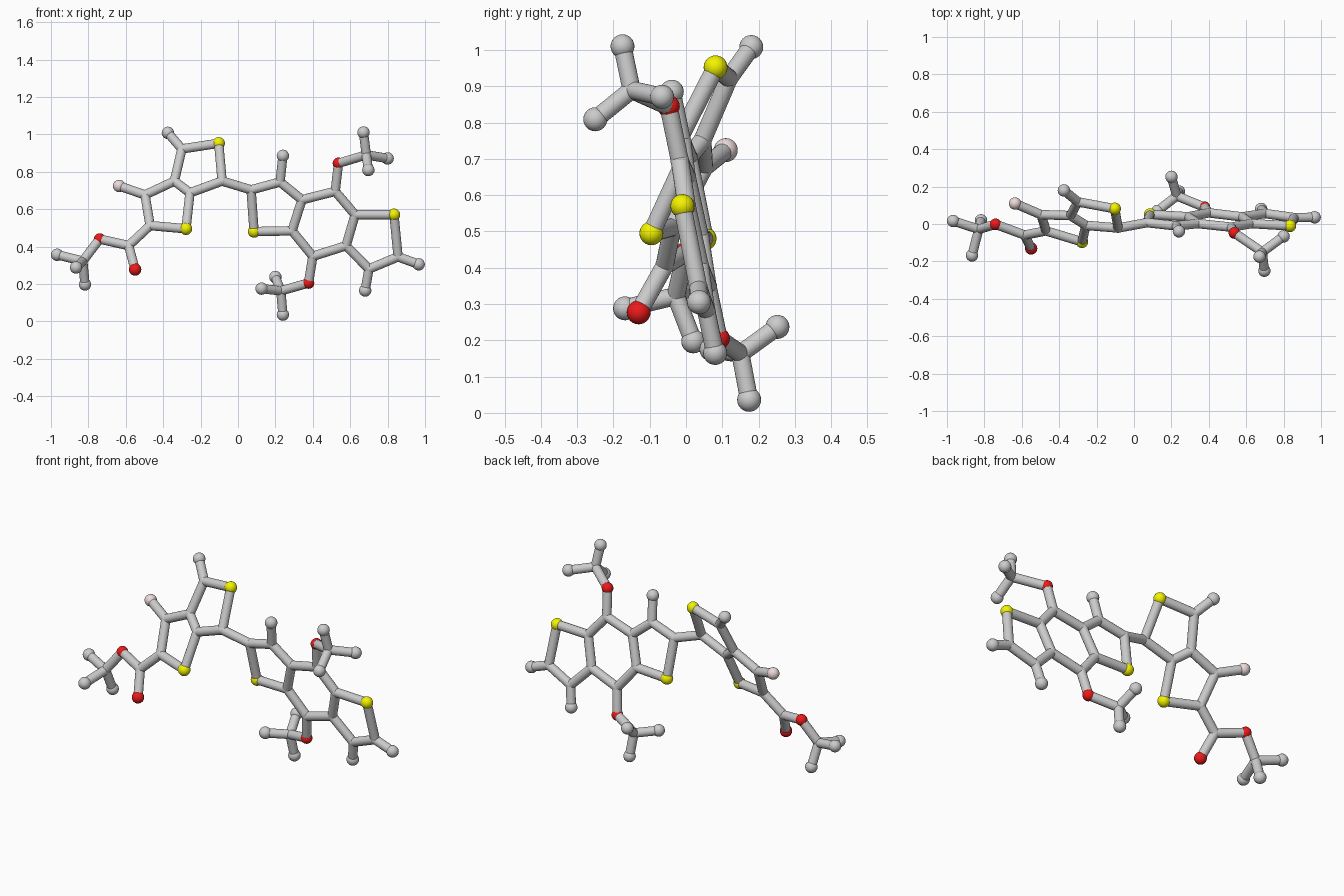
import bpy
from mathutils import Vector

if "Cube" in bpy.data.objects:
    bpy.data.objects.remove(bpy.data.objects["Cube"])

TIP, JOINT, ROD = 0.033, 0.026, 0.025


def make_material(name, color):
    m = bpy.data.materials.new(name)
    m.diffuse_color = (*color, 1)
    m.use_nodes = True
    m.node_tree.nodes["Principled BSDF"].inputs["Base Color"].default_value = m.diffuse_color
    return m


COLORS = {
    "S": make_material("yellow", (0.9, 0.9, 0.0)),
    "O": make_material("red", (0.85, 0.01, 0.01)),
    "F": make_material("pale_pink", (0.85, 0.70, 0.70)),
}
LABEL = {"S": "yellow_ball", "O": "red_ball", "F": "pink_ball",
         "C": "joint", "H": "end_ball"}


def left(x, z):      # tilted plane of the left ring pair
    return Vector((x, -0.409 - 0.261 * x + 0.487 * z, z))


def right(x, z):     # tilted plane of the right ring trio
    return Vector((x, 0.1525 - 0.0574 * x - 0.201 * z, z))


def ball(key, p):
    kind = key[0]
    r = JOINT if kind == "C" else (0.031 if key in ("Oe", "Ot", "Ob") else TIP)
    bpy.ops.mesh.primitive_uv_sphere_add(segments=24, ring_count=12, radius=r, location=p)
    o = bpy.context.object
    o.name = LABEL[kind] + "_" + key
    if kind in COLORS:
        o.data.materials.append(COLORS[kind])
    bpy.ops.object.shade_smooth()


def rod(a, b):
    p, q = atoms[a], atoms[b]
    d = q - p
    bpy.ops.mesh.primitive_cylinder_add(vertices=20, radius=ROD, depth=d.length,
                                        location=(p + q) / 2)
    o = bpy.context.object
    o.name = f"rod_{a}_{b}"
    o.rotation_euler = d.to_track_quat("Z", "Y").to_euler()
    bpy.ops.object.shade_smooth_by_angle()


V = Vector
atoms = {
    # left ring pair
    "H1": left(-.375, 1.008), "C2": left(-.30, .922), "S1": left(-.103, .952),
    "C3": left(-.085, .75), "C4": left(-.257, .687), "C5": left(-.34, .75),
    "C6": left(-.497, .676), "F": left(-.636, .724), "C7": left(-.47, .512),
    "S2": left(-.278, .495),
    # left side branch
    "C8": left(-.585, .405), "Od": left(-.55, .277), "Oe": left(-.74, .44),
    "C9": V((-.83, -.028, .322)), "H9a": V((-.967, .016, .356)),
    "H9b": V((-.866, -.168, .288)), "H9c": V((-.818, .02, .197)),
    # right ring trio
    "C10": right(.07, .703), "C11": right(.225, .745), "H11": right(.24, .885),
    "C12": right(.342, .65), "C13": right(.289, .484), "S3": right(.086, .48),
    "C14": right(.52, .695), "C15": right(.626, .57), "C16": right(.578, .404),
    "C17": right(.40, .348), "S4": right(.834, .57), "C18": right(.856, .345),
    "H18": right(.966, .305), "C19": right(.70, .28), "H19": right(.68, .165),
    # upper branch
    "Ot": right(.537, .845), "C20": V((.686, -.15, .89)), "H20a": V((.671, -.175, 1.01)),
    "H20b": V((.80, -.066, .871)), "H20c": V((.697, -.25, .809)),
    # lower branch
    "Ob": right(.377, .205), "C21": V((.229, .15, .163)), "H21a": V((.24, .174, .036)),
    "H21b": V((.126, .07, .175)), "H21c": V((.20, .252, .237)),
}
# chains of joined atoms
chains = """
H1 C2 S1 C3 C4 C5 C2
C5 C6 C7 S2 C4
C6 F
C7 C8 Oe C9 H9a
C8 Od
H9b C9 H9c
C3 C10 C11 C12 C13 S3 C10
C11 H11
C12 C14 C15 C16 C17 C13
C15 S4 C18 C19 C16
C18 H18
C19 H19
C14 Ot C20 H20a
H20b C20 H20c
C17 Ob C21 H21a
H21b C21 H21c
"""
for key, p in atoms.items():
    ball(key, p)
for line in chains.strip().splitlines():
    names = line.split()
    for a, b in zip(names, names[1:]):
        rod(a, b)
